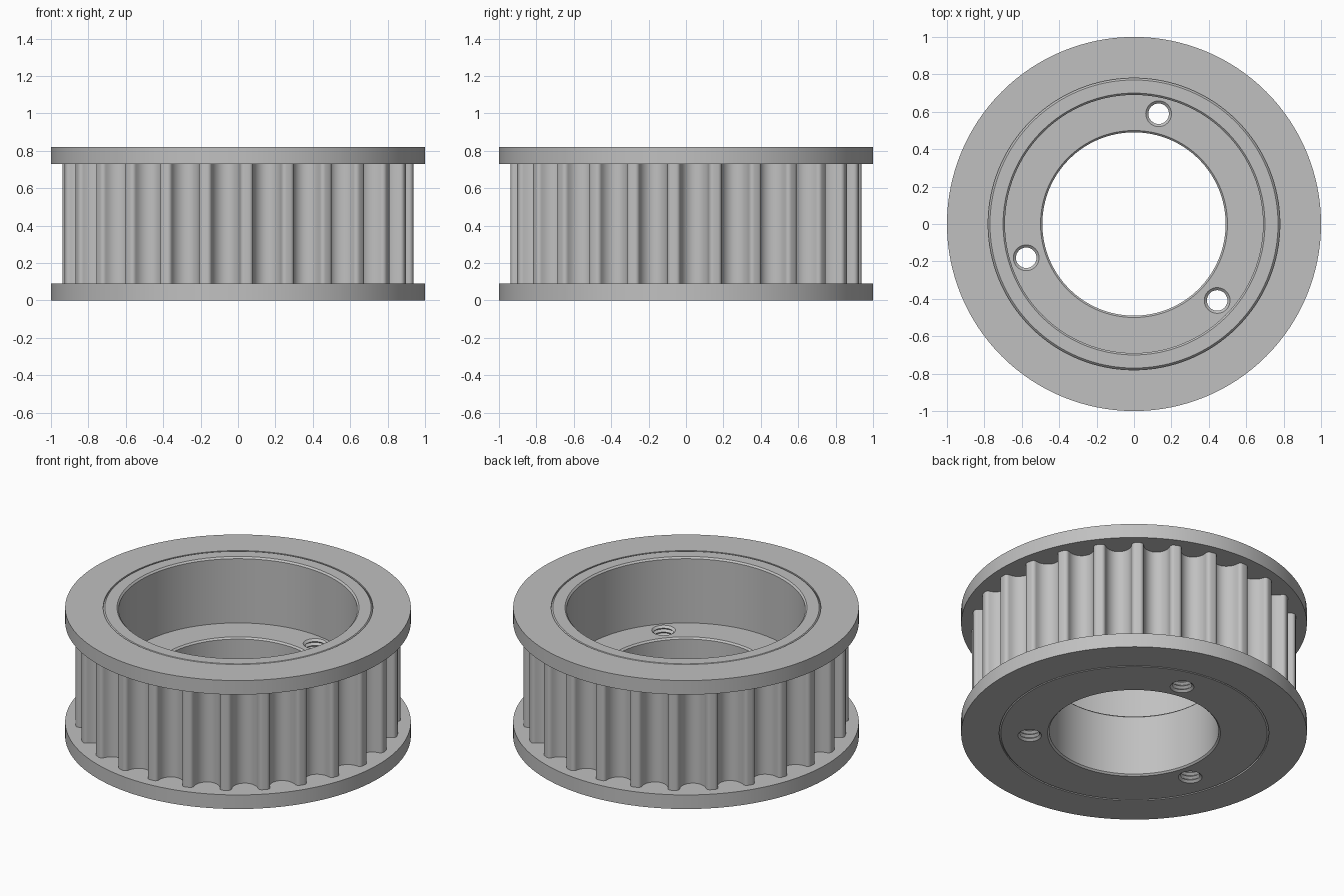
import bpy, bmesh
from math import sin, cos, pi, radians
from mathutils import Matrix

cube = bpy.data.objects.get("Cube")
if cube:
    bpy.data.objects.remove(cube, do_unlink=True)

HEIGHT, FLANGE_T, SEGMENTS = 0.82, 0.09, 128
CHAMFER = 0.01
HUB_R, BORE_R, SHAFT_R, FLOOR_Z = 0.78, 0.69, 0.49, 0.40
TEETH, TIP_R, GROOVE_R, FILLET_R = 26, 0.94, 0.078, 0.023
TOOTH_PHASE = radians(9.8)

steel = bpy.data.materials.new("steel_grey")
steel.use_nodes = True
colour = (0.53, 0.53, 0.53, 1)
steel.diffuse_color = colour
steel.node_tree.nodes["Principled BSDF"].inputs["Base Color"].default_value = colour


def make_object(name, bm):
    bmesh.ops.recalc_face_normals(bm, faces=bm.faces)
    mesh = bpy.data.meshes.new(name)
    bm.to_mesh(mesh)
    bm.free()
    obj = bpy.data.objects.new(name, mesh)
    bpy.context.collection.objects.link(obj)
    mesh.materials.append(steel)
    return obj


def bridge_rings(bm, rings):
    """Join a closed sequence of equal vertex rings with quads."""
    for a, b in zip(rings, rings[1:] + rings[:1]):
        n = len(a)
        for i in range(n):
            j = (i + 1) % n
            bm.faces.new((a[i], a[j], b[j], b[i]))


def lathe(name, profile, segments=SEGMENTS):
    """Revolve a closed (radius, z) profile around z."""
    bm = bmesh.new()
    angles = [2 * pi * i / segments for i in range(segments)]
    rings = [[bm.verts.new((r * cos(a), r * sin(a), z)) for a in angles]
             for r, z in profile]
    bridge_rings(bm, rings)
    return make_object(name, bm)


def smooth(obj):
    bpy.ops.object.select_all(action='DESELECT')
    obj.select_set(True)
    bpy.context.view_layer.objects.active = obj
    bpy.ops.object.shade_smooth_by_angle(angle=radians(30))


# Hub with a stepped, chamfered bore
c = CHAMFER
hub = lathe("hub", [
    (SHAFT_R + c, 0), (HUB_R - c, 0), (HUB_R, c),
    (HUB_R, HEIGHT - c), (HUB_R - c, HEIGHT),
    (BORE_R + c, HEIGHT), (BORE_R, HEIGHT - c), (BORE_R, FLOOR_Z),
    (SHAFT_R + c, FLOOR_Z), (SHAFT_R, FLOOR_Z - c), (SHAFT_R, c)])

# Three threaded bolt holes through the hub floor
HOLE_R, THREAD_R, TURNS = 0.055, 0.069, 16
pitch = FLOOR_Z / TURNS
thread = [(THREAD_R, -0.02), (THREAD_R, 0)]
for i in range(TURNS):
    thread += [(HOLE_R, (i + 0.5) * pitch), (THREAD_R, (i + 1) * pitch)]
thread.append((THREAD_R, FLOOR_Z + 0.02))
for k in range(3):
    angle = radians(77.4 + 120 * k)
    bm = bmesh.new()
    steps = [2 * pi * i / 32 for i in range(32)]
    rings = [[bm.verts.new((r * cos(a), r * sin(a), z)) for a in steps]
             for r, z in thread]
    bridge_rings(bm, rings)
    # Swap the inner closing wall for two flat caps
    ends = set(rings[0] + rings[-1])
    wall = [f for f in bm.faces if all(v in ends for v in f.verts)]
    bmesh.ops.delete(bm, geom=wall, context='FACES_ONLY')
    bm.faces.new(rings[0])
    bm.faces.new(rings[-1])
    bm.transform(Matrix.Translation((0.604 * cos(angle), 0.604 * sin(angle), 0)))
    cutter = make_object("bolt_hole_cutter", bm)
    cutter.hide_render = True
    cut = hub.modifiers.new("bolt_hole", 'BOOLEAN')
    cut.operation = 'DIFFERENCE'
    cut.solver = 'EXACT'
    cut.object = cutter
    bpy.context.view_layer.objects.active = hub
    bpy.ops.object.modifier_apply(modifier=cut.name)
    bpy.data.objects.remove(cutter, do_unlink=True)
smooth(hub)


# Toothed rim: round grooves with filleted crests
def arc(cu, radius, start, end, steps):
    centre = TIP_R - FILLET_R
    for i in range(steps + 1):
        t = radians(start + (end - start) * i / steps)
        yield cu + radius * cos(t), centre + radius * sin(t)


side = GROOVE_R + FILLET_R
groove = (list(arc(-side, FILLET_R, 90, 0, 5))
          + list(arc(0, GROOVE_R, 180, 360, 14))[1:-1]
          + list(arc(side, FILLET_R, 180, 90, 5)))
outline = []
for k in range(TEETH):
    middle = TOOTH_PHASE + 2 * pi * (k + 0.5) / TEETH
    outline += [(middle + u / TIP_R, r) for u, r in groove]
bm = bmesh.new()
inner_r, low, high = HUB_R - 0.01, FLANGE_T - 0.01, HEIGHT - FLANGE_T + 0.01
rings = []
for is_inner, z in ((False, low), (False, high), (True, high), (True, low)):
    rings.append([bm.verts.new(((inner_r if is_inner else r) * cos(a),
                                (inner_r if is_inner else r) * sin(a), z))
                  for a, r in outline])
bridge_rings(bm, rings)
smooth(make_object("toothed_rim", bm))

# Belt flanges
for name, z in (("bottom_flange", 0), ("top_flange", HEIGHT - FLANGE_T)):
    smooth(lathe(name, [(HUB_R, z), (1, z), (1, z + FLANGE_T), (HUB_R, z + FLANGE_T)]))
